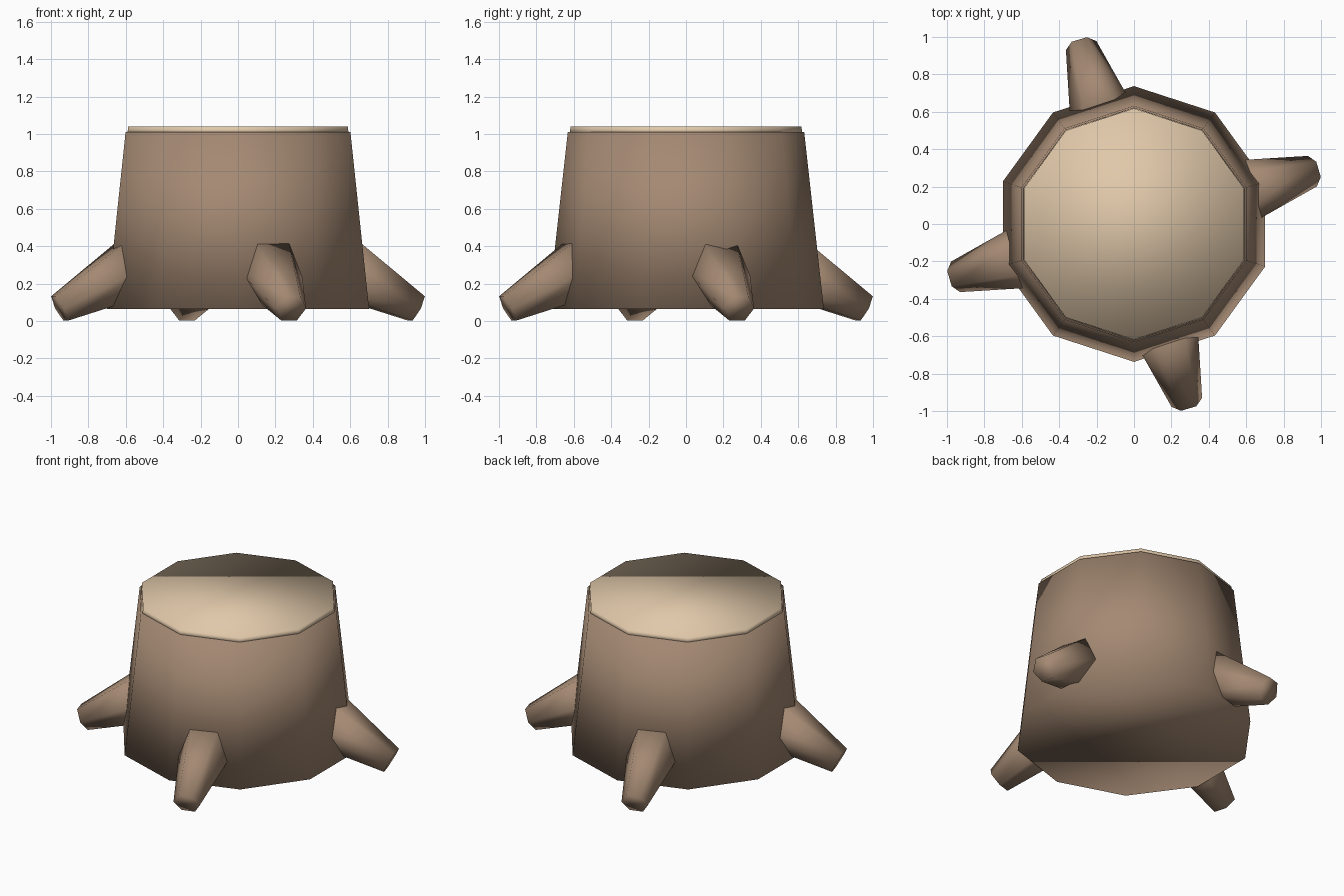
import bpy
from math import radians, sin, cos, pi
from mathutils import Vector

if "Cube" in bpy.data.objects:
    bpy.data.objects.remove(bpy.data.objects["Cube"])


def material(name, color):
    m = bpy.data.materials.new(name)
    m.diffuse_color = (*color, 1)
    m.use_nodes = True
    m.node_tree.nodes["Principled BSDF"].inputs["Base Color"].default_value = m.diffuse_color
    return m


bark = material("bark", (0.37, 0.25, 0.17))
wood = material("cut_wood", (0.75, 0.58, 0.40))


def frustum(name, sides, r1, r2, start, end, mat, rot=None):
    """Tapered prism running from start (radius r1) to end (radius r2)."""
    start, end = Vector(start), Vector(end)
    bpy.ops.mesh.primitive_cone_add(
        vertices=sides, radius1=r1, radius2=r2, depth=(end - start).length,
        location=(start + end) / 2, rotation=rot or (0, 0, 0))
    ob = bpy.context.object
    ob.name = name
    ob.data.materials.append(mat)
    bpy.ops.object.shade_smooth()
    return ob


# Ten-sided tapered trunk and the pale cut surface on top
frustum("trunk", 10, 0.737, 0.632, (0, 0, 0.065), (0, 0, 1.01), bark)
frustum("cut_top", 10, 0.622, 0.617, (0, 0, 1.0), (0, 0, 1.04), wood)

# Four six-sided roots sloping outwards and down to the ground
slope, length = radians(27.5), 0.5
tip_r, tip_z = 0.995, 0.067
for i in range(4):
    a = radians(16.5) + i * pi / 2
    inner_r = tip_r - length * cos(slope)
    inner_z = tip_z + length * sin(slope)
    frustum(f"root_{i + 1}", 6, 0.187, 0.085,
            (inner_r * cos(a), inner_r * sin(a), inner_z),
            (tip_r * cos(a), tip_r * sin(a), tip_z),
            bark, (0, pi / 2 + slope, a))
